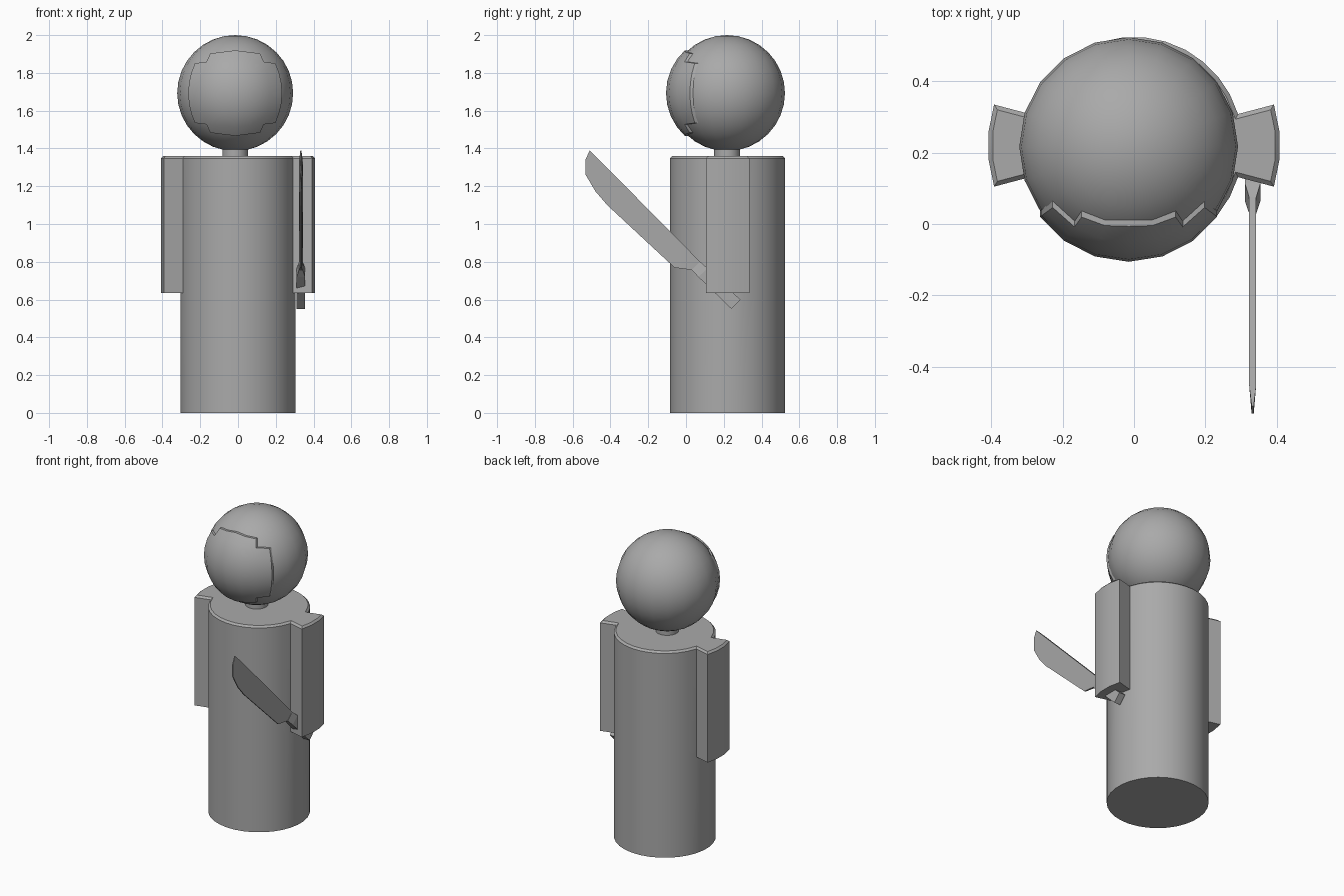
import bpy, bmesh
from math import sin, cos, pi, radians
from mathutils import Vector

if "Cube" in bpy.data.objects:
    bpy.data.objects.remove(bpy.data.objects["Cube"])

COLOR = (0.4, 0.4, 0.4, 1)
gray = bpy.data.materials.new("plain_gray")
gray.use_nodes = True
gray.diffuse_color = COLOR
for node in gray.node_tree.nodes:
    if node.type == "BSDF_PRINCIPLED":
        node.inputs["Base Color"].default_value = COLOR


def finish(name, bm, smooth=True):
    bmesh.ops.recalc_face_normals(bm, faces=bm.faces[:])
    mesh = bpy.data.meshes.new(name)
    bm.to_mesh(mesh)
    bm.free()
    mesh.materials.append(gray)
    ob = bpy.data.objects.new(name, mesh)
    bpy.context.collection.objects.link(ob)
    if smooth:
        bpy.ops.object.select_all(action="DESELECT")
        ob.select_set(True)
        bpy.context.view_layer.objects.active = ob
        bpy.ops.object.shade_smooth_by_angle(angle=radians(25))
    return ob


# Body: a 32-sided cylinder whose upper side faces are pulled out as arms
CENTER = Vector((0, 0.22, 0))
R, SIDES, TOP, ARM_LOW = 0.305, 32, 1.36, 0.635
bm = bmesh.new()
rings = []
for z in (0, ARM_LOW, TOP):
    angles = [(i + 0.5) * 2 * pi / SIDES for i in range(SIDES)]
    rings.append([bm.verts.new(CENTER + Vector((R * cos(a), R * sin(a), z)))
                  for a in angles])
for low, high in zip(rings, rings[1:]):
    for i in range(SIDES):
        j = (i + 1) % SIDES
        bm.faces.new((low[i], low[j], high[j], high[i]))
bm.faces.new(rings[0][::-1])
bm.faces.new(rings[-1])
bm.normal_update()
arm_faces = [f for f in bm.faces
             if abs(f.normal.x) > cos(radians(15)) and f.calc_center_median().z > ARM_LOW]
pulled = bmesh.ops.extrude_face_region(bm, geom=arm_faces)["geom"]
for v in pulled:
    if isinstance(v, bmesh.types.BMVert):
        v.co.x = CENTER.x + (v.co.x - CENTER.x) * 1.345
        v.co.y = CENTER.y + (v.co.y - CENTER.y) * 1.3
bmesh.ops.recalc_face_normals(bm, faces=bm.faces[:])
rim = [e for e in bm.edges if all(v.co.z > TOP - 0.001 for v in e.verts)
       and e.calc_face_angle(0) > 0.5]
bmesh.ops.bevel(bm, geom=rim, offset=0.012, segments=1, affect="EDGES")
finish("body_with_arms", bm)

# Neck
bm = bmesh.new()
bmesh.ops.create_cone(bm, cap_ends=True, segments=32, radius1=0.068, radius2=0.068, depth=0.1)
bmesh.ops.translate(bm, verts=bm.verts, vec=(-0.015, 0.217, 1.39))
finish("neck", bm)

# Head
HEAD, HEAD_R = Vector((-0.015, 0.217, 1.693)), 0.307
bm = bmesh.new()
bmesh.ops.create_uvsphere(bm, u_segments=20, v_segments=16, radius=HEAD_R)
bmesh.ops.translate(bm, verts=bm.verts, vec=HEAD)
finish("head", bm)

# Face plate: a patch of the head, without its corner cells, moved forward
bm = bmesh.new()
lons = [18 * i for i in range(-3, 4)]
lats = [-47.5, -36, -24, -12, 0, 12, 24, 36, 47.5]
grid = {}
for i, lon in enumerate(lons):
    for j, lat in enumerate(lats):
        a, b = radians(lon), radians(lat * (1 - 0.0026 * abs(lon)))
        p = Vector((sin(a) * cos(b), -cos(a) * cos(b), sin(b))) * HEAD_R
        grid[i, j] = bm.verts.new(HEAD + p + Vector((0, 0.03, 0)))
for i in range(len(lons) - 1):
    for j in range(len(lats) - 1):
        if i in (0, len(lons) - 2) and j in (0, len(lats) - 2):
            continue
        bm.faces.new((grid[i, j], grid[i + 1, j], grid[i + 1, j + 1], grid[i, j + 1]))
bmesh.ops.delete(bm, geom=[v for v in bm.verts if not v.link_faces], context="VERTS")
front = bmesh.ops.extrude_face_region(bm, geom=bm.faces[:], use_keep_orig=True)["geom"]
bmesh.ops.translate(bm, vec=(0, -0.046, 0),
                    verts=[v for v in front if isinstance(v, bmesh.types.BMVert)])
finish("face_plate", bm)


# Flat parts: side outline of (y, z, half thickness) mirrored about the hand
def slab(name, outline, x=0.333):
    bm = bmesh.new()
    left = [bm.verts.new((x + t, y, z)) for y, z, t in outline]
    right = [bm.verts.new((x - t, y, z)) for y, z, t in outline]
    bm.faces.new(left)
    bm.faces.new(right[::-1])
    for i in range(len(outline)):
        bm.faces.new((left[i - 1], left[i], right[i], right[i - 1]))
    finish(name, bm, smooth=False)


slab("knife_blade", [
    (0.09, 0.785, 0.01), (-0.45, 1.33, 0.01), (-0.51, 1.389, 0.003),
    (-0.532, 1.341, 0.003), (-0.532, 1.262, 0.003), (-0.479, 1.172, 0.004),
    (-0.415, 1.098, 0.004), (-0.061, 0.769, 0.004), (0.03, 0.757, 0.008)])
slab("knife_collar", [
    (0.03, 0.757, 0.01), (0.075, 0.8, 0.01), (0.115, 0.765, 0.022), (0.065, 0.72, 0.022)])
slab("knife_handle", [
    (0.065, 0.72, 0.022), (0.115, 0.765, 0.022), (0.288, 0.599, 0.022), (0.24, 0.551, 0.022)])
